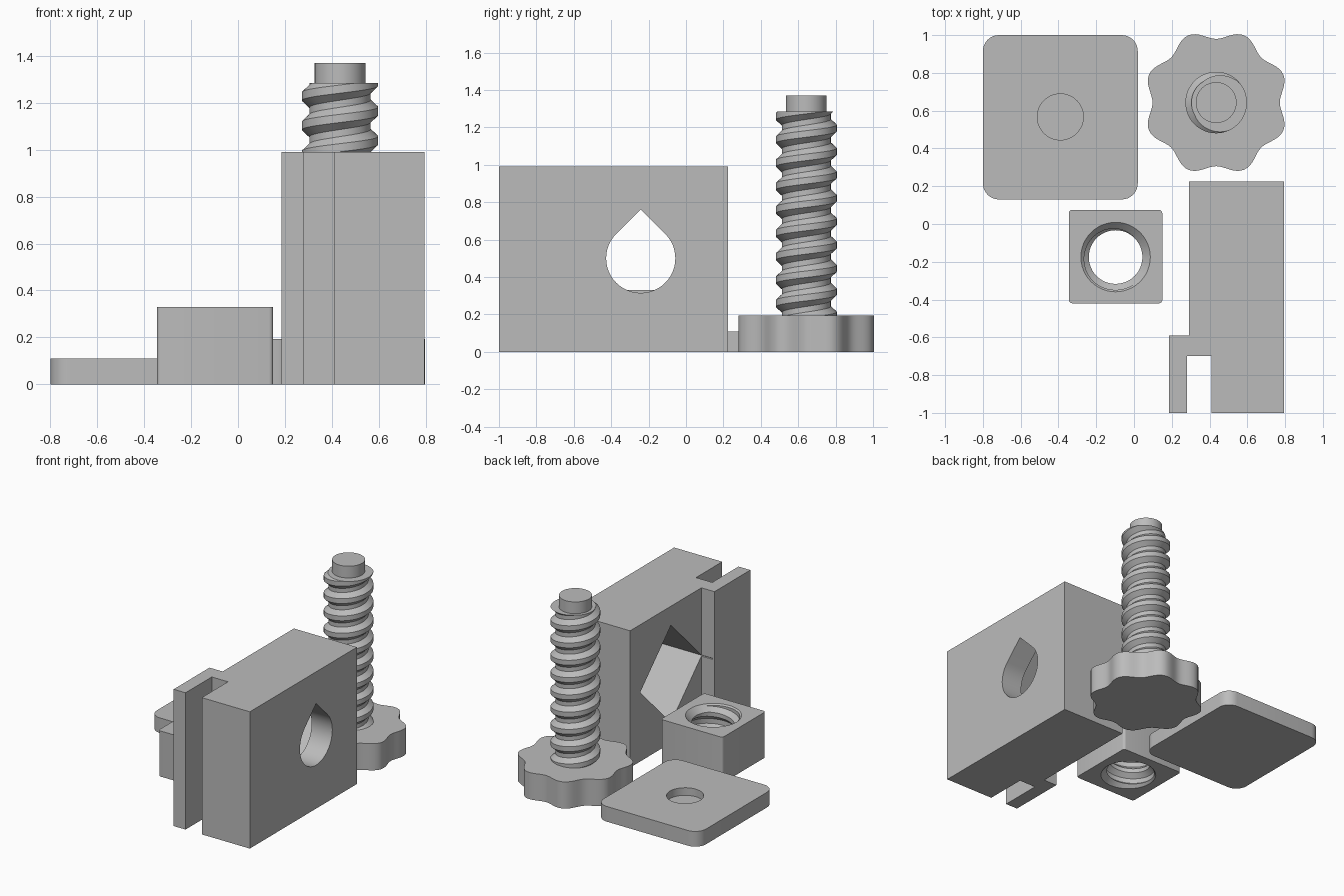
import bpy, bmesh, math
from mathutils import Vector, Matrix

if "Cube" in bpy.data.objects:
    bpy.data.objects.remove(bpy.data.objects["Cube"])

grey = bpy.data.materials.new("plain_grey")
grey.diffuse_color = (0.5, 0.5, 0.5, 1)
grey.use_nodes = True
grey.node_tree.nodes["Principled BSDF"].inputs["Base Color"].default_value = grey.diffuse_color
SEG, PITCH = 48, 0.125


def make(name, bm):
    """Turn a bmesh into a grey object with smooth curves and sharp edges."""
    bmesh.ops.recalc_face_normals(bm, faces=bm.faces)
    me = bpy.data.meshes.new(name)
    bm.to_mesh(me)
    bm.free()
    me.materials.append(grey)
    ob = bpy.data.objects.new(name, me)
    bpy.context.collection.objects.link(ob)
    return ob


def prism(name, outline, a, b, axis="z"):
    """Extrude a 2D outline from a to b: (x, y) along z, or (y, z) along x."""
    bm = bmesh.new()
    put = (lambda p, h: (p[0], p[1], h)) if axis == "z" else (lambda p, h: (h, p[0], p[1]))
    low = [bm.verts.new(put(p, a)) for p in outline]
    high = [bm.verts.new(put(p, b)) for p in outline]
    bm.faces.new(low)
    bm.faces.new(high)
    n = len(outline)
    for i in range(n):
        j = (i + 1) % n
        bm.faces.new((low[i], low[j], high[j], high[i]))
    return make(name, bm)


def circle(cx, cy, radius, n=SEG):
    return [(cx + radius * math.cos(math.tau * i / n),
             cy + radius * math.sin(math.tau * i / n)) for i in range(n)]


def rounded_rect(x0, x1, y0, y1, r, steps=8):
    pts = []
    for k, (cx, cy) in enumerate([(x1 - r, y1 - r), (x0 + r, y1 - r),
                                  (x0 + r, y0 + r), (x1 - r, y0 + r)]):
        for i in range(steps + 1):
            t = math.pi / 2 * (k + i / steps)
            pts.append((cx + r * math.cos(t), cy + r * math.sin(t)))
    return pts


def cone(name, x, y, z0, z1, r0, r1):
    bm = bmesh.new()
    bmesh.ops.create_cone(bm, cap_ends=True, segments=SEG, radius1=r0, radius2=r1,
                          depth=z1 - z0, matrix=Matrix.Translation((x, y, (z0 + z1) / 2)))
    return make(name, bm)


def thread(name, x, y, z0, z1, core, crest, crest_z):
    """Solid right-handed trapezoid thread, cut flat at z0 and z1."""
    profile = [(-0.0475, core), (-0.0175, crest), (0.0175, crest), (0.0475, core)]
    first = math.floor((z0 - crest_z) / PITCH) - 2
    turns = math.ceil((z1 - z0) / PITCH) + 4
    bm = bmesh.new()
    rows = []
    for k in range(turns * SEG + 1):
        t = math.tau * k / SEG
        base = crest_z + PITCH * (first + k / SEG)
        row = [(dz, r) for dz, r in profile] + [(PITCH + profile[0][0], core)]
        rows.append([bm.verts.new((x + r * math.cos(t), y + r * math.sin(t), base + dz))
                     for dz, r in row])
    for a, b in zip(rows, rows[1:]):
        for i in range(4):
            bm.faces.new((a[i], b[i], b[i + 1], a[i + 1]))
    bmesh.ops.remove_doubles(bm, verts=bm.verts, dist=1e-5)
    for z, up in ((z0, -1), (z1, 1)):
        bmesh.ops.bisect_plane(bm, geom=bm.verts[:] + bm.edges[:] + bm.faces[:], dist=1e-6,
                               plane_co=(0, 0, z), plane_no=(0, 0, up), clear_outer=True)
    bmesh.ops.holes_fill(bm, edges=[e for e in bm.edges if e.is_boundary], sides=0)
    return make(name, bm)


def cut(ob, *cutters):
    for c in cutters:
        m = ob.modifiers.new("cut", "BOOLEAN")
        m.operation, m.solver, m.object = "DIFFERENCE", "EXACT", c
        bpy.context.view_layer.objects.active = ob
        bpy.ops.object.modifier_apply(modifier=m.name)
        bpy.data.objects.remove(c)


# Clamp block with a hooked lip and open slot on its left side
block = prism("clamp_block", [(0.185, -1), (0.28, -1), (0.28, -0.70), (0.41, -0.70), (0.41, -1),
                              (0.795, -1), (0.795, 0.225), (0.29, 0.225), (0.29, -0.59),
                              (0.185, -0.59)], 0, 0.99)

# Teardrop bolt passage and diamond pocket for the nut
hy, hz, hr = -0.242, 0.5, 0.185
drop = [(hy, hz + hr * math.sqrt(2))]
for i in range(37):
    t = math.radians(135 + 270 * i / 36)
    drop.append((hy + hr * math.cos(t), hz + hr * math.sin(t)))
d = 0.352
diamond = [(hy, hz + d), (hy - d, hz), (hy, hz - d), (hy + d, hz)]
cut(block, prism("pocket_cutter", diamond, 0.2, 0.63, "x"),
    prism("passage_cutter", drop, 0.55, 0.9, "x"))

# Square nut with chamfered, threaded bore
nx, ny = -0.0975, -0.175
nut = prism("square_nut", rounded_rect(-0.345, 0.15, -0.42, 0.075, 0.018, 4), 0, 0.33)
cut(nut, thread("nut_thread_cutter", nx, ny, -0.05, 0.38, 0.142, 0.174, 0.1),
    cone("top_chamfer", nx, ny, 0.285, 0.331, 0.139, 0.185),
    cone("bottom_chamfer", nx, ny, -0.001, 0.045, 0.185, 0.139))

# Pressure plate with a blind round recess
plate = prism("pressure_plate", rounded_rect(-0.8, 0.02, 0.13, 1.0, 0.085), 0, 0.11)
cut(plate, prism("recess_cutter", circle(-0.39, 0.567, 0.122), 0.055, 0.2))

# Bolt: eight-lobed knob, threaded shaft and plain tip
bx, by = 0.435, 0.643
lobes = []
for i in range(128):
    t = math.tau * i / 128
    r = 0.361 - 0.024 * math.cos(8 * t)
    lobes.append((bx + r * math.cos(t), by + r * math.sin(t)))
prism("knob", lobes, 0, 0.193)
thread("threaded_shaft", bx, by, 0.19, 1.285, 0.131, 0.163, 1.04)
prism("bolt_tip", circle(bx, by, 0.108), 1.28, 1.37)

# Smooth curved walls, keep corners crisp
for ob in bpy.data.objects:
    ob.select_set(True)
bpy.context.view_layer.objects.active = block
bpy.ops.object.shade_smooth_by_angle(angle=math.radians(25))
